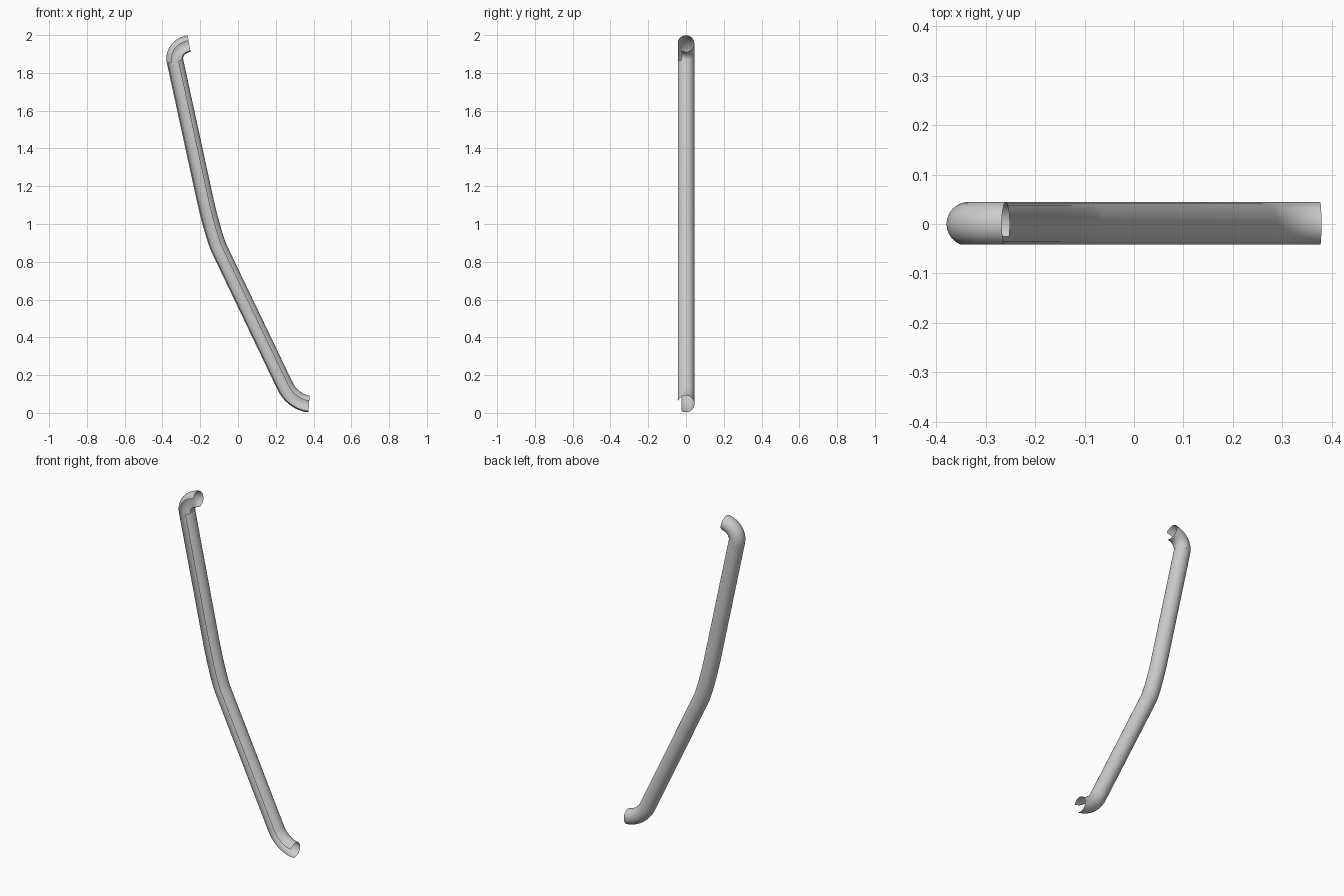
import bpy, bmesh, math
from mathutils import Vector

if "Cube" in bpy.data.objects:
    bpy.data.objects.remove(bpy.data.objects["Cube"])

R = 0.0445   # pipe radius
SEG = 20     # facets around the open section


def bend(a, corner, b, steps, k=0.58):
    """Rounded bend from a to b, tangent to the lines through corner (x, z)."""
    a, c, b = Vector(a), Vector(corner), Vector(b)
    p1, p2 = a.lerp(c, k), b.lerp(c, k)
    pts, tans = [], []
    for i in range(steps + 1):
        t = i / steps
        u = 1 - t
        pts.append(a * u**3 + p1 * 3*u*u*t + p2 * 3*u*t*t + b * t**3)
        tans.append(((p1 - a) * u*u + (p2 - p1) * 2*u*t + (b - p2) * t*t).normalized())
    return pts, tans


def open_pipe(name, pts, tans, start, end):
    """Sweep an open arc along a path; angle 0 is the inner (+x) side, 90 is the back."""
    bm = bmesh.new()
    rings = []
    for p, t in zip(pts, tans):
        n = Vector((-t.y, t.x))          # in-plane normal towards +x
        ring = []
        for i in range(SEG + 1):
            a = math.radians(start + (end - start) * i / SEG)
            q = p + n * R * math.cos(a)
            ring.append(bm.verts.new((q.x, R * math.sin(a), q.y)))
        rings.append(ring)
    for r0, r1 in zip(rings, rings[1:]):
        for i in range(SEG):
            bm.faces.new((r0[i], r1[i], r1[i + 1], r0[i + 1]))
    # make the faces point away from the pipe axis
    f = bm.faces[:][SEG // 2]
    f.normal_update()
    mid = (pts[0] + pts[1]) / 2
    if f.normal.dot(f.calc_center_median() - Vector((mid.x, 0, mid.y))) < 0:
        bmesh.ops.reverse_faces(bm, faces=bm.faces[:])
    me = bpy.data.meshes.new(name)
    bm.to_mesh(me)
    bm.free()
    for poly in me.polygons:
        poly.use_smooth = True
    ob = bpy.data.objects.new(name, me)
    bpy.context.collection.objects.link(ob)
    return ob


# top elbow: its slot sits on the front, towards the inner side
top_pts, top_tans = bend((-0.259, 1.955), (-0.350, 1.938), (-0.333, 1.86), 12)
open_pipe("top_elbow", top_pts, top_tans, -34, 248)

# long body with middle bend and bottom elbow: slot towards the outer side
mid_pts, mid_tans = bend((-0.18, 1.155), (-0.136, 0.95), (-0.100, 0.87), 10)
low_pts, low_tans = bend((0.25, 0.14), (0.291, 0.053), (0.376, 0.0475), 10)
body_pts = [top_pts[-1]] + mid_pts + low_pts
body_tans = [top_tans[-1]] + mid_tans + low_tans
open_pipe("slotted_pipe", body_pts, body_tans, -68, 214)
